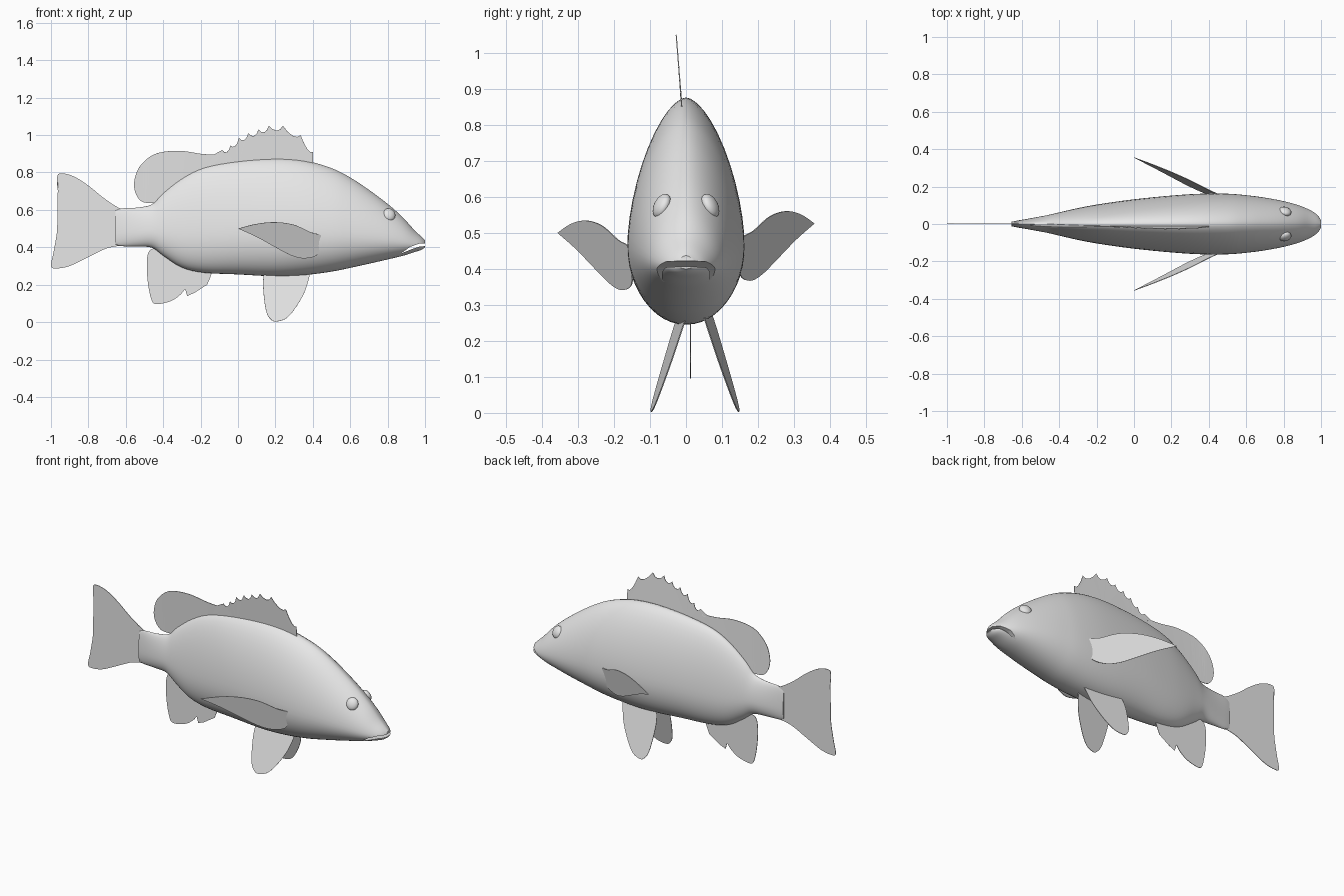
import bpy, bmesh, math
from mathutils import Vector

cube = bpy.data.objects.get("Cube")
if cube:
    bpy.data.objects.remove(cube, do_unlink=True)

grey = bpy.data.materials.new("light grey")
grey.use_nodes = True
grey.diffuse_color = (0.8, 0.8, 0.8, 1)
grey.node_tree.nodes["Principled BSDF"].inputs["Base Color"].default_value = (0.8, 0.8, 0.8, 1)


def make(name, bm):
    """Turn a bmesh into a named object with the shared material."""
    bmesh.ops.recalc_face_normals(bm, faces=bm.faces)
    mesh = bpy.data.meshes.new(name)
    bm.to_mesh(mesh)
    bm.free()
    mesh.materials.append(grey)
    ob = bpy.data.objects.new(name, mesh)
    bpy.context.collection.objects.link(ob)
    return ob


def smooth(ob, angle):
    bpy.ops.object.select_all(action='DESELECT')
    ob.select_set(True)
    bpy.context.view_layer.objects.active = ob
    bpy.ops.object.shade_smooth_by_angle(angle=math.radians(angle))


def spline(points, steps):
    """Smooth curve through the points."""
    pts = [Vector(p) for p in points]
    out = []
    for i in range(len(pts) - 1):
        a, b, c, d = pts[max(i - 1, 0)], pts[i], pts[i + 1], pts[min(i + 2, len(pts) - 1)]
        for k in range(steps):
            t = k / steps
            out.append(b + (c - a) * (t / 2) + (a * 2 - b * 5 + c * 4 - d) * (t * t / 2)
                       + (b * 3 - a - c * 3 + d) * (t ** 3 / 2))
    return out + [pts[-1]]


def fin(name, outline, side):
    """Thin sheet with an x-z outline; side(x, z) gives its y."""
    bm = bmesh.new()
    face = bm.faces.new([bm.verts.new((x, side(x, z), z)) for x, z in outline])
    bmesh.ops.triangulate(bm, faces=[face])
    ob = make(name, bm)
    mod = ob.modifiers.new("thickness", 'SOLIDIFY')
    mod.thickness = 0.003
    mod.offset = 0
    return ob


# Body: egg-shaped sections (x, top, bottom, half width) from tail to snout
stations = [
    (-.655, .595, .415, .012), (-.62, .608, .406, .019), (-.54, .612, .404, .033),
    (-.46, .63, .398, .048), (-.4, .69, .355, .062), (-.3, .77, .292, .085),
    (-.18, .83, .264, .107), (0, .863, .255, .132), (.2, .876, .245, .152),
    (.36, .863, .252, .162), (.5, .823, .27, .162), (.6, .773, .29, .154),
    (.7, .707, .312, .141), (.8, .632, .335, .122), (.88, .561, .354, .1),
    (.94, .495, .373, .075), (.98, .457, .386, .05), (1, .437, .4, .022)]
SIDES = 48


def egg(x, top, bottom, width):
    mid = bottom + (top - bottom) * .35
    ring = []
    for k in range(SIDES):
        a = 2 * math.pi * k / SIDES
        c, s = math.cos(a), math.sin(a)
        power = 2 / 1.7 if s > 0 else 2 / 2.1
        y = width * math.copysign(abs(c) ** power, c)
        height = abs(s) ** power * (top - mid if s > 0 else mid - bottom)
        ring.append((x, y, mid + math.copysign(height, s)))
    return ring


bm = bmesh.new()
rings = [[bm.verts.new(p) for p in egg(*s)] for s in spline([Vector(s) for s in stations], 4)]
for r, q in zip(rings, rings[1:]):
    for k in range(SIDES):
        n = (k + 1) % SIDES
        bm.faces.new((r[k], r[n], q[n], q[k]))
bm.faces.new(rings[0])
bm.faces.new(rings[-1])
body = make("body", bm)

# Mouth: downturned slit cut across the snout
bm = bmesh.new()
slit = [(1.05, .424), (.97, .42), (.92, .402), (.87, .366), (.93, .39), (.97, .404), (1.05, .41)]
face = bm.faces.new([bm.verts.new((x, -.2, z)) for x, z in slit])
wall = bmesh.ops.extrude_face_region(bm, geom=[face])
bmesh.ops.translate(bm, vec=(0, .4, 0),
                    verts=[v for v in wall["geom"] if isinstance(v, bmesh.types.BMVert)])
cutter = make("mouth_cutter", bm)
cutter.hide_render = True
cut = body.modifiers.new("mouth", 'BOOLEAN')
cut.operation = 'DIFFERENCE'
cut.solver = 'EXACT'
cut.object = cutter
bpy.context.view_layer.objects.active = body
bpy.ops.object.modifier_apply(modifier="mouth")
bpy.data.objects.remove(cutter, do_unlink=True)
smooth(body, 40)

# Eyes: flattened balls leaning up with the head
for s, name in ((1, "left_eye"), (-1, "right_eye")):
    bpy.ops.mesh.primitive_uv_sphere_add(segments=24, ring_count=14, radius=1,
                                         location=(.808, s * .067, .574))
    eye = bpy.context.object
    eye.name = name
    eye.scale = (.034, .021, .036)
    eye.rotation_euler = (s * math.radians(25), 0, -s * math.radians(18))
    eye.data.materials.append(grey)
    smooth(eye, 60)

# Tail fin
upper = spline([(-.6, .6), (-.64, .612), (-.72, .665), (-.8, .73), (-.88, .78), (-.95, .795),
                (-.968, .765), (-.96, .65), (-.966, .5), (-.985, .38), (-1, .3), (-.97, .287),
                (-.9, .3), (-.8, .348), (-.7, .395), (-.6, .412)], 5)
fin("tail_fin", upper, lambda x, z: .003)

# Dorsal fin: round rear lobe, then a row of spines with scalloped webbing
lobe = spline([(-.42, .645), (-.46, .637), (-.515, .645), (-.548, .69), (-.555, .75), (-.53, .825),
               (-.47, .885), (-.4, .91), (-.3, .915), (-.2, .9), (-.13, .895)], 5)
tips = [(-.13, .895), (-.085, .92), (-.04, .945), (.005, .985), (.055, 1.01), (.11, 1.03),
        (.165, 1.05), (.24, 1.05), (.335, 1), (.4, .91)]
spines = []
for (ax, az), (bx, bz) in zip(tips, tips[1:]):
    spines += [(ax + (bx - ax) * t, az + (bz - az) * t - dip)
               for t, dip in ((.25, .018), (.55, .026), (.8, .02))]
    spines.append((bx, bz))
base = [(.402, .84), (.2, .85), (0, .83), (-.18, .79), (-.3, .73), (-.38, .67)]
fin("dorsal_fin", [tuple(p) for p in lobe] + spines + base,
    lambda x, z: -.012 - .08 * (z - .86) if z > .86 else -.012 * max(0, (z - .6) / .26))

# Anal fin: round lobe with a few short spines in front
lobe = spline([(-.42, .4), (-.47, .385), (-.487, .33), (-.483, .22), (-.463, .12), (-.435, .096),
               (-.36, .112), (-.31, .145), (-.283, .178)], 5)
fin("anal_fin", [tuple(p) for p in lobe] + [(-.272, .14), (-.255, .172), (-.235, .155), (-.215, .185),
    (-.165, .2), (-.15, .235), (-.13, .29), (-.28, .32), (-.38, .38)], lambda x, z: .012)

# Paired fins
pectoral = spline([(0, .5), (.1, .525), (.2, .534), (.3, .52), (.39, .48), (.45, .46), (.44, .41),
                   (.42, .357), (.35, .341), (.28, .358), (.2, .4), (.1, .455), (0, .5)], 5)[:-1]
pelvic = spline([(.17, .3), (.14, .26), (.135, .18), (.15, .06), (.178, .012), (.21, .004),
                 (.26, .022), (.31, .08), (.36, .17), (.39, .28)], 5)
for s, side in ((1, "left"), (-1, "right")):
    lift = .026 if s > 0 else 0
    fin(side + "_pectoral_fin", [(x, z + lift) for x, z in pectoral],
        lambda x, z: s * (.165 + .42 * (.43 - x) + .2 * (z - lift - .45)))
    fin(side + "_pelvic_fin", pelvic,
        lambda x, z: .025 + s * (.045 + .3 * (.25 - z) - .1 * (x - .23)))
